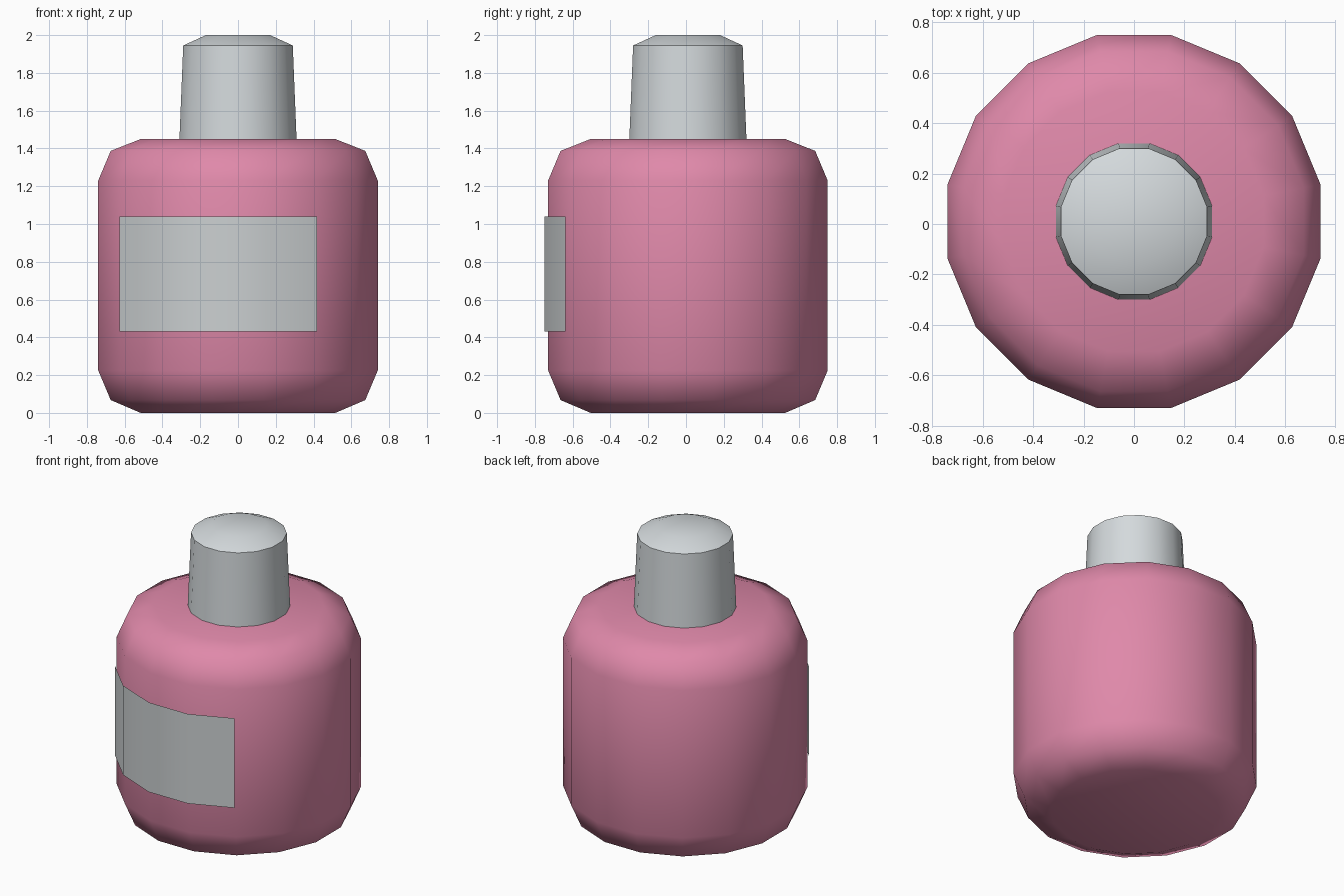
import bpy, math

if "Cube" in bpy.data.objects:
    bpy.data.objects.remove(bpy.data.objects["Cube"])

SIDES = 16


def material(name, color):
    m = bpy.data.materials.new(name)
    m.diffuse_color = (*color, 1)
    m.use_nodes = True
    m.node_tree.nodes["Principled BSDF"].inputs["Base Color"].default_value = m.diffuse_color
    return m


pink = material("pink glass", (0.74, 0.25, 0.40))
silver = material("silver grey", (0.66, 0.70, 0.72))
paper = material("label grey", (0.60, 0.63, 0.64))


def point(flat, i, y, z):
    """Corner i of a 16-sided ring; flat = distance from centre to a flat side."""
    r = flat / math.cos(math.pi / SIDES)
    a = (i + 0.5) * 2 * math.pi / SIDES
    return (r * math.cos(a), y + r * math.sin(a), z)


def add(name, verts, faces, mat, angle):
    me = bpy.data.meshes.new(name)
    me.from_pydata(verts, [], faces)
    me.materials.append(mat)
    ob = bpy.data.objects.new(name, me)
    bpy.context.collection.objects.link(ob)
    bpy.ops.object.select_all(action='DESELECT')
    ob.select_set(True)
    bpy.context.view_layer.objects.active = ob
    bpy.ops.object.shade_smooth_by_angle(angle=math.radians(angle))
    return ob


def lathe(name, profile, y, mat, angle):
    n = SIDES
    verts = [point(r, i, y, z) for r, z in profile for i in range(n)]
    faces = [(k * n + i, k * n + (i + 1) % n, (k + 1) * n + (i + 1) % n, (k + 1) * n + i)
             for k in range(len(profile) - 1) for i in range(n)]
    faces.append(tuple(reversed(range(n))))
    faces.append(tuple(range((len(profile) - 1) * n, len(profile) * n)))
    return add(name, verts, faces, mat, angle)


# bottle body with rounded shoulders and base
lathe("bottle_body", [(0.515, 0), (0.674, 0.068), (0.74, 0.225),
                      (0.74, 1.23), (0.674, 1.387), (0.515, 1.45)], 0.01, pink, 60)

# tapered cap with a shallow domed top
lathe("bottle_cap", [(0.31, 1.45), (0.29, 1.945), (0.17, 2.0)], 0.01, silver, 40)

# label: a thin sheet following four sides of the body, moved slightly forward
cols = range(9, 14)
verts = [point(0.74, i, -0.01, z) for z in (0.43, 1.04) for i in cols]
faces = [(i, i + 1, i + 6, i + 5) for i in range(4)]
add("label", verts, faces, paper, 60)
